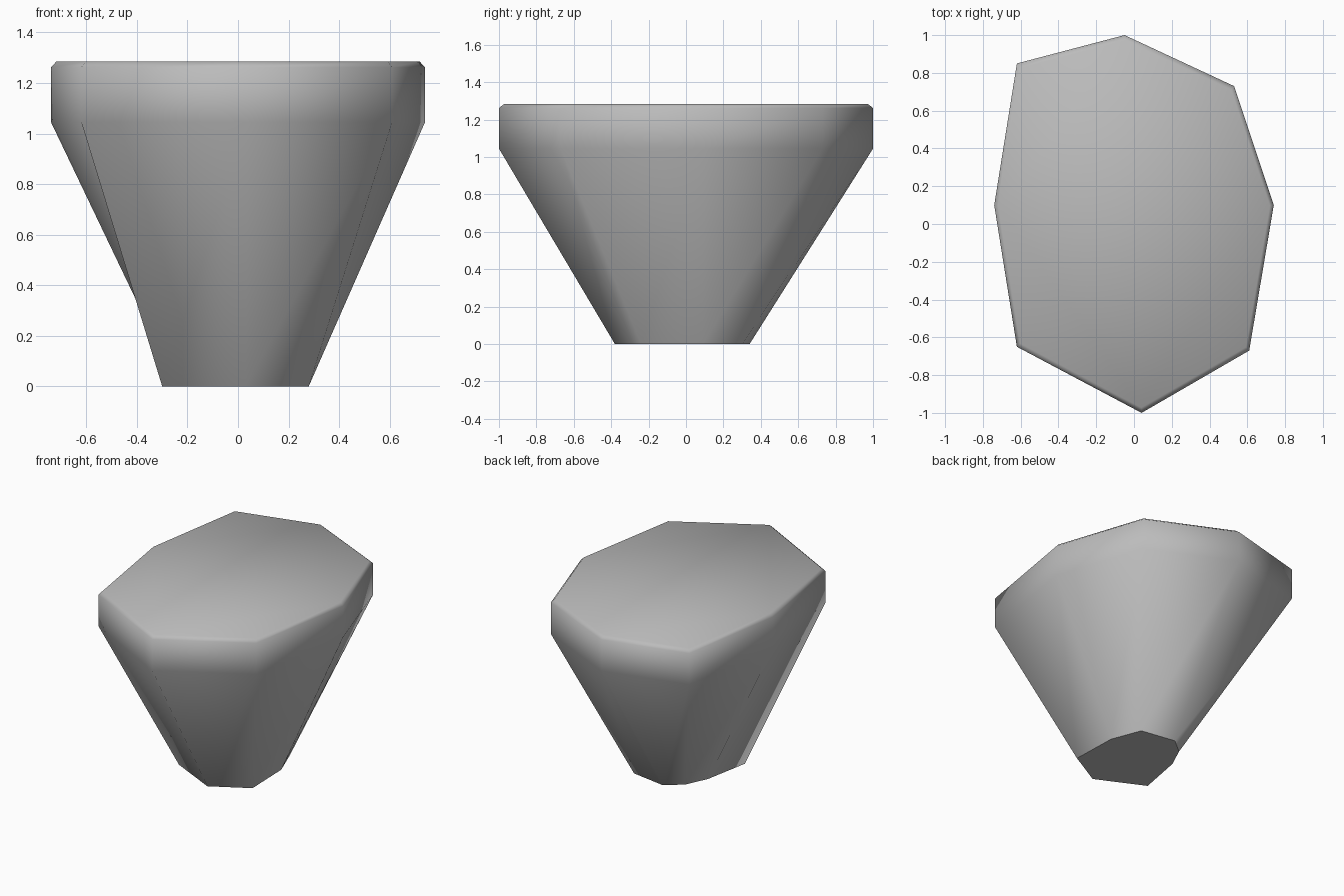
import bpy
import bmesh

default = bpy.data.objects.get("Cube")
if default:
    bpy.data.objects.remove(default, do_unlink=True)

# Uneven eight-sided outlines, matching corner for corner, counter-clockwise
CROWN = [(0.61, -0.67), (0.74, 0.10), (0.53, 0.73), (-0.05, 1.0),
         (-0.62, 0.85), (-0.74, 0.10), (-0.62, -0.65), (0.04, -1.0)]
FOOT = [(0.28, -0.24), (0.27, 0.09), (0.19, 0.30), (-0.06, 0.34),
        (-0.17, 0.25), (-0.24, 0.10), (-0.30, -0.22), (0.03, -0.38)]


def ring(bm, outline, z, scale=1.0):
    return [bm.verts.new((x * scale, y * scale, z)) for x, y in outline]


def bridge(bm, low, high):
    n = len(low)
    for i in range(n):
        j = (i + 1) % n
        bm.faces.new((low[i], low[j], high[j], high[i]))


# Tapered body: narrow foot, upright rim, small chamfer, flat top
bm = bmesh.new()
rings = [ring(bm, FOOT, 0.0), ring(bm, CROWN, 1.045),
         ring(bm, CROWN, 1.262), ring(bm, CROWN, 1.284, 0.972)]
for low, high in zip(rings, rings[1:]):
    bridge(bm, low, high)
bm.faces.new(rings[-1])
base = bm.faces.new(list(reversed(rings[0])))

# Soft shading everywhere except around the foot
for face in bm.faces:
    face.smooth = True
for edge in base.edges:
    edge.smooth = False

mesh = bpy.data.meshes.new("rock_body")
bm.to_mesh(mesh)
bm.free()
rock = bpy.data.objects.new("rock_body", mesh)
bpy.context.collection.objects.link(rock)

# Single stone colour
stone = bpy.data.materials.new("stone_grey")
stone.use_nodes = True
grey = (0.5, 0.5, 0.5, 1.0)
stone.diffuse_color = grey
stone.node_tree.nodes["Principled BSDF"].inputs["Base Color"].default_value = grey
mesh.materials.append(stone)
